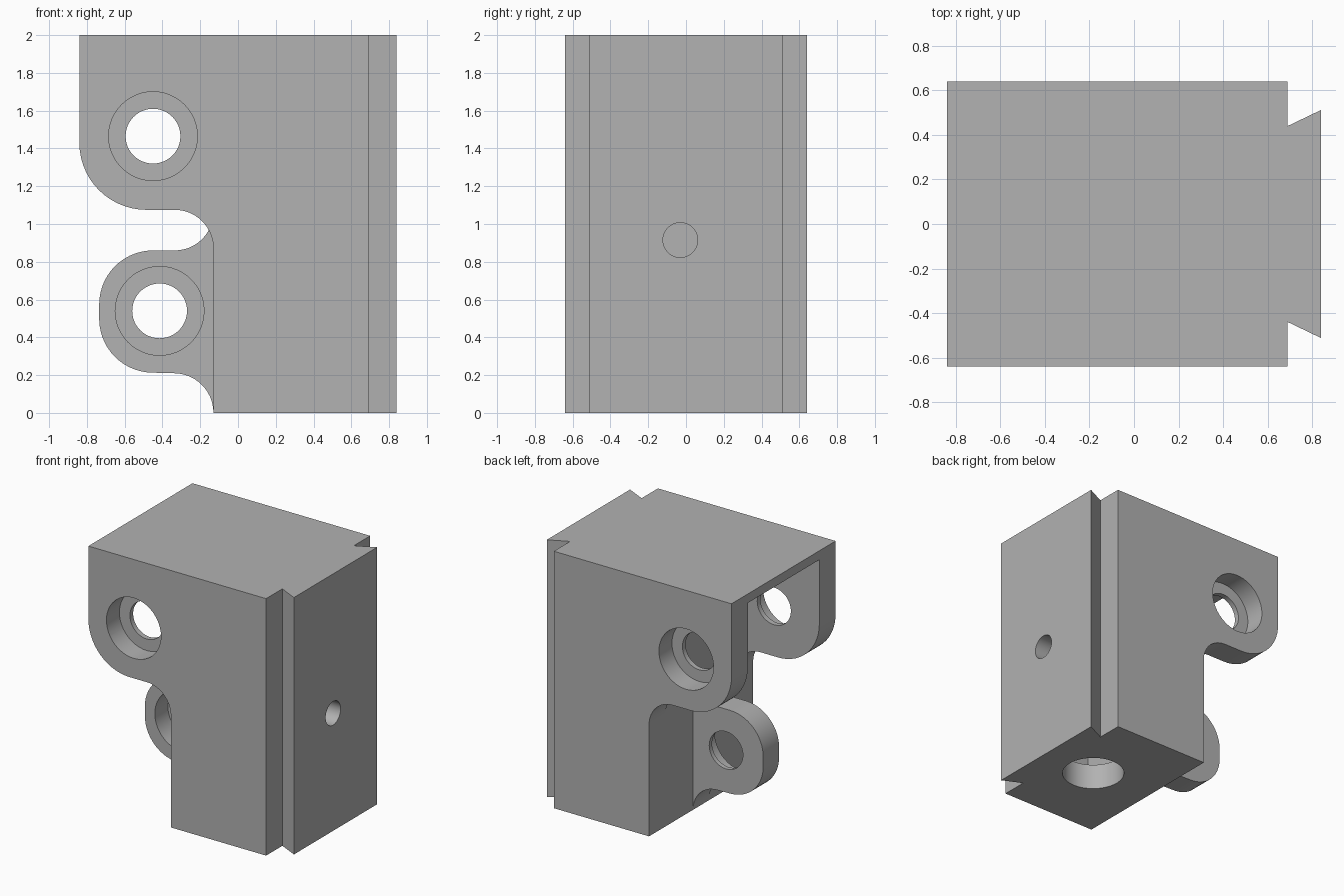
import bpy, bmesh, math
from mathutils import Vector

if "Cube" in bpy.data.objects:
    bpy.data.objects.remove(bpy.data.objects["Cube"])

grey = bpy.data.materials.new("plain_grey")
grey.use_nodes = True
grey.diffuse_color = (0.445, 0.445, 0.445, 1)
grey.node_tree.nodes["Principled BSDF"].inputs["Base Color"].default_value = grey.diffuse_color

WALL = -0.13      # face the hinge lugs grow from
HALF = 0.64       # half depth of the block
INNER = 0.44      # half depth inside the side walls


def arc(cx, cz, r, start, end, steps=14):
    angles = [math.radians(start + (end - start) * i / steps) for i in range(steps + 1)]
    return [(cx + r * math.cos(a), cz + r * math.sin(a)) for a in angles]


def prism(name, outline, axis, low, high):
    """Extrude an outline along y (points are x, z) or z (points are x, y)."""
    place = (lambda a, b, t: (a, t, b)) if axis == "y" else (lambda a, b, t: (a, b, t))
    bm = bmesh.new()
    base = bm.faces.new([bm.verts.new(place(a, b, low)) for a, b in outline])
    top = bmesh.ops.extrude_face_region(bm, geom=[base])["geom"]
    moved = [v for v in top if isinstance(v, bmesh.types.BMVert)]
    bmesh.ops.translate(bm, verts=moved, vec=Vector(place(0, 0, high - low)))
    bmesh.ops.recalc_face_normals(bm, faces=bm.faces)
    mesh = bpy.data.meshes.new(name)
    bm.to_mesh(mesh)
    bm.free()
    mesh.materials.append(grey)
    obj = bpy.data.objects.new(name, mesh)
    bpy.context.collection.objects.link(obj)
    return obj


def box(name, x0, x1, y0, y1, z0, z1):
    return prism(name, [(x0, y0), (x1, y0), (x1, y1), (x0, y1)], "z", z0, z1)


def cylinder(name, start, end, r):
    start, end = Vector(start), Vector(end)
    bpy.ops.mesh.primitive_cylinder_add(vertices=48, radius=r, depth=(end - start).length,
                                        location=(start + end) / 2)
    obj = bpy.context.object
    obj.name = name
    obj.data.transform((end - start).to_track_quat("Z", "Y").to_matrix().to_4x4())
    obj.data.materials.append(grey)
    return obj


def combine(target, tool, operation="DIFFERENCE"):
    """Boolean the tool into the target and discard the tool."""
    tool.hide_render = True
    mod = target.modifiers.new("combine", "BOOLEAN")
    mod.object, mod.operation, mod.solver = tool, operation, "EXACT"
    bpy.context.view_layer.update()
    result = target.evaluated_get(bpy.context.evaluated_depsgraph_get())
    mesh = bpy.data.meshes.new_from_object(result)
    target.modifiers.clear()
    target.data = mesh
    bpy.data.objects.remove(tool)


def pin_hole(target, x, z, outer, inner):
    """Through hole with a deep counterbore entering from the outer face."""
    d = 1 if inner > outer else -1
    combine(target, cylinder("hole", (x, outer - d * 0.05, z), (x, inner + d * 0.05, z), 0.145))
    combine(target, cylinder("counterbore", (x, outer - d * 0.05, z), (x, outer + d * 0.16, z), 0.235))


# Main block with the overhanging upper lug outline
outline = [(WALL, 0), (0.84, 0), (0.84, 2), (-0.84, 2)]
outline += arc(-0.485, 1.43, 0.355, 180, 270)
outline += arc(-0.335, 0.87, 0.205, 90, 0)
housing = prism("hinge_housing", outline, "y", -HALF, HALF)

# Slot that leaves two upper lugs under a thin top plate
combine(housing, box("slot", -1, WALL, -INNER, INNER, 0.5, 1.93))

# Undercut flanks of the dovetail rail
for s in (-1, 1):
    flank = [(0.69, s * 0.44), (0.84, s * 0.512), (0.9, s * 0.541), (0.9, s * 0.8), (0.69, s * 0.8)]
    combine(housing, prism("flank", flank, "z", -0.1, 2.1))

# Hollow inside, open through the floor and the rail
combine(housing, box("cavity", 0.07, 0.64, -INNER, INNER, 0.2, 1.93))
combine(housing, cylinder("floor_hole", (0.39, 0, -0.1), (0.39, 0, 0.3), 0.225))
combine(housing, cylinder("rail_hole", (0.5, -0.03, 0.915), (0.95, -0.03, 0.915), 0.092))

# Upper lug pin holes
for s in (-1, 1):
    pin_hole(housing, -0.45, 1.465, s * HALF, s * INNER)

# Lower centre lug, blended into the wall
lug = arc(-0.34, 0, 0.21, 0, 90) + arc(-0.45, 0.498, 0.285, 270, 180)
lug += arc(-0.45, 0.575, 0.285, 180, 90) + arc(-0.335, 1.065, 0.205, 270, 360)
lug += [(-0.05, 1.065), (-0.05, 0)]
centre_lug = prism("centre_lug", lug, "y", -0.095, 0.1)
pin_hole(centre_lug, -0.415, 0.54, -0.095, 0.1)
combine(housing, centre_lug, "UNION")

# Clean flat areas, then smooth the curved ones
bm = bmesh.new()
bm.from_mesh(housing.data)
bmesh.ops.remove_doubles(bm, verts=bm.verts, dist=0.0001)
bmesh.ops.dissolve_limit(bm, angle_limit=math.radians(0.5), verts=bm.verts, edges=bm.edges)
bm.to_mesh(housing.data)
bm.free()
bpy.ops.object.select_all(action="DESELECT")
housing.select_set(True)
bpy.context.view_layer.objects.active = housing
bpy.ops.object.shade_smooth_by_angle(angle=math.radians(30))
